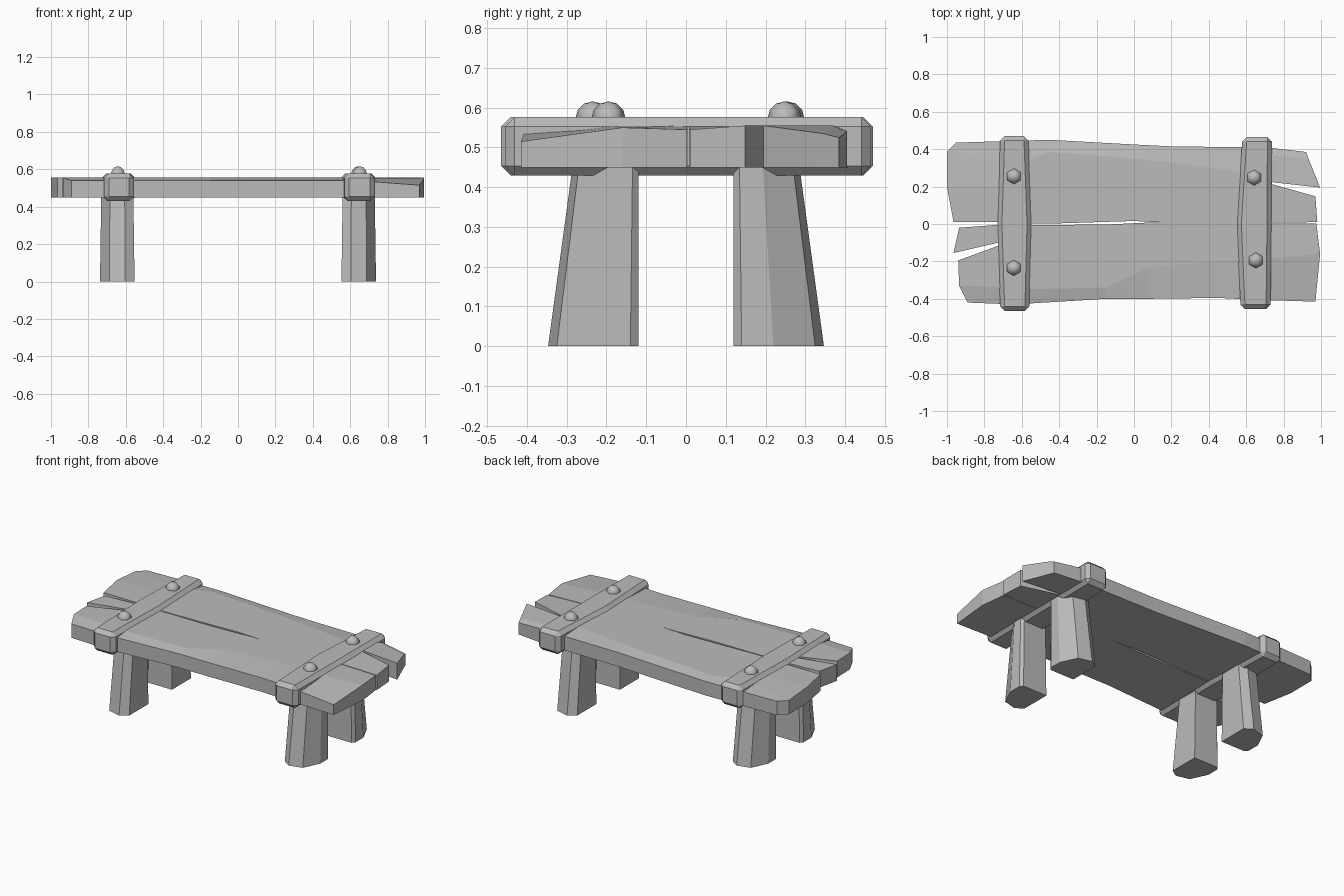
import bpy, bmesh

cube = bpy.data.objects.get("Cube")
if cube:
    bpy.data.objects.remove(cube)

grey = bpy.data.materials.new("weathered_grey")
grey.use_nodes = True
COLOUR = (0.5, 0.5, 0.5, 1)
grey.diffuse_color = COLOUR
grey.node_tree.nodes["Principled BSDF"].inputs["Base Color"].default_value = COLOUR


def finish(name, bm, smooth=False):
    """Turn a bmesh into a named grey object."""
    bmesh.ops.recalc_face_normals(bm, faces=bm.faces)
    for face in bm.faces:
        face.smooth = smooth
    mesh = bpy.data.meshes.new(name)
    bm.to_mesh(mesh)
    bm.free()
    mesh.materials.append(grey)
    obj = bpy.data.objects.new(name, mesh)
    bpy.context.collection.objects.link(obj)
    return obj


def slab(name, rows, bottom):
    """Solid whose top is a grid of points and whose underside is flat."""
    bm = bmesh.new()
    top = [[bm.verts.new(p) for p in row] for row in rows]
    low = [[bm.verts.new((x, y, bottom)) for x, y, z in row] for row in rows]
    n, m = len(rows), len(rows[0])
    for grid in (top, low):
        for i in range(n - 1):
            for j in range(m - 1):
                bm.faces.new((grid[i][j], grid[i + 1][j],
                              grid[i + 1][j + 1], grid[i][j + 1]))
    rim = [(i, 0) for i in range(n)] + [(n - 1, j) for j in range(1, m)]
    rim += [(i, m - 1) for i in reversed(range(n - 1))]
    rim += [(0, j) for j in reversed(range(1, m - 1))]
    for (a, b), (c, d) in zip(rim, rim[1:] + rim[:1]):
        bm.faces.new((low[a][b], low[c][d], top[c][d], top[a][b]))
    return finish(name, bm)


UNDER, TOP, EDGE = 0.45, 0.555, 0.54


def plank(name, stations):
    """Middle plank: each station is x, outer edge, ridge and inner edge."""
    slab(name, [((x, edge, EDGE), (x, ridge, TOP), (x, inner, TOP))
                for x, edge, ridge, inner in stations], UNDER)


# Middle of the two worn planks, with a thin crack between them
plank("back_plank", [(-0.64, 0.445, 0.32, 0.002), (-0.45, 0.45, 0.385, 0.002),
                     (0, 0.425, 0.35, 0.016), (0.2, 0.415, 0.33, 0.006),
                     (0.64, 0.41, 0.27, 0.006)])
plank("front_plank", [(-0.64, -0.43, -0.35, -0.006), (-0.15, -0.4, -0.34, -0.003),
                      (0.08, -0.4, -0.23, 0.008), (0.45, -0.395, -0.2, 0.006),
                      (0.64, -0.405, -0.19, 0.006)])

# Split and broken plank ends, meeting the middle under the straps
slab("back_left_end", [
    [(-0.64, 0.445, EDGE), (-0.64, 0.32, TOP), (-0.64, 0.2, TOP), (-0.64, 0.01, TOP)],
    [(-0.95, 0.435, EDGE), (-1, 0.385, EDGE), (-1, 0.2, TOP), (-0.965, 0.012, TOP)]], UNDER)
slab("left_splinter", [
    [(-0.64, 0.002, TOP), (-0.64, -0.08, TOP)],
    [(-0.935, -0.02, TOP), (-0.965, -0.155, TOP)]], UNDER)
slab("front_left_end", [
    [(-0.64, -0.085, TOP), (-0.64, -0.34, TOP), (-0.64, -0.43, EDGE)],
    [(-0.94, -0.195, TOP), (-0.935, -0.33, TOP), (-0.89, -0.42, EDGE)]], UNDER)
slab("back_right_end", [
    [(0.64, 0.41, EDGE), (0.64, 0.36, TOP), (0.64, 0.245, TOP)],
    [(0.75, 0.405, EDGE), (0.75, 0.37, TOP), (0.75, 0.222, TOP)],
    [(0.92, 0.385, 0.525), (0.935, 0.345, 0.535), (0.995, 0.195, TOP)]], UNDER)
slab("right_splinter", [
    [(0.64, 0.24, TOP), (0.64, 0.006, TOP)],
    [(0.97, 0.148, TOP), (0.98, 0.01, 0.545)]], UNDER)
slab("front_right_end", [
    [(0.64, 0.004, TOP), (0.64, -0.19, TOP), (0.64, -0.405, EDGE)],
    [(0.975, 0.003, 0.545), (0.995, -0.16, 0.55), (0.97, -0.415, 0.515)]], UNDER)

# Chamfered straps clamped around the planks
STRAP_TOP = 0.577
for name, spans in (
        ("left_strap", [(-0.465, -0.715, -0.56), (0, -0.73, -0.548), (0.47, -0.715, -0.565)]),
        ("right_strap", [(-0.455, 0.57, 0.73), (0, 0.55, 0.735), (0.465, 0.58, 0.737)])):
    strap = slab(name, [[(a, y, STRAP_TOP), (b, y, STRAP_TOP)] for y, a, b in spans], 0.43)
    bevel = strap.modifiers.new("chamfer", "BEVEL")
    bevel.width = 0.024
    bevel.segments = 1
    bevel.limit_method = "ANGLE"

# Six-sided domed studs
for name, x, y in (("back_left_stud", -0.642, 0.255), ("front_left_stud", -0.642, -0.235),
                   ("back_right_stud", 0.642, 0.248), ("front_right_stud", 0.652, -0.195)):
    bm = bmesh.new()
    bmesh.ops.create_uvsphere(bm, u_segments=6, v_segments=6, radius=0.043)
    bmesh.ops.translate(bm, verts=bm.verts, vec=(x, y, 0.573))
    finish(name, bm, smooth=True)

# Roughly hewn legs, leaning in on the outer side
INSIDE = 0.12
SECTION = [(-0.09, INSIDE), (0.08, INSIDE), (0.095, 0.14), (0.095, 0.22),
           (0.045, 0.325), (-0.04, 0.347), (-0.09, 0.315)]
for side, sx in (("left", 1), ("right", -1)):
    for end, sy in (("front", -1), ("back", 1)):
        bm = bmesh.new()
        foot = [bm.verts.new((sx * (0.643 + x), sy * y, 0)) for x, y in SECTION]
        head = [bm.verts.new((sx * (0.643 + x * 0.93), sy * (INSIDE + (y - INSIDE) * 0.73), UNDER))
                for x, y in SECTION]
        bm.faces.new(foot)
        bm.faces.new(head)
        for i in range(len(foot)):
            bm.faces.new((foot[i - 1], foot[i], head[i], head[i - 1]))
        finish(f"{end}_{side}_leg", bm)
